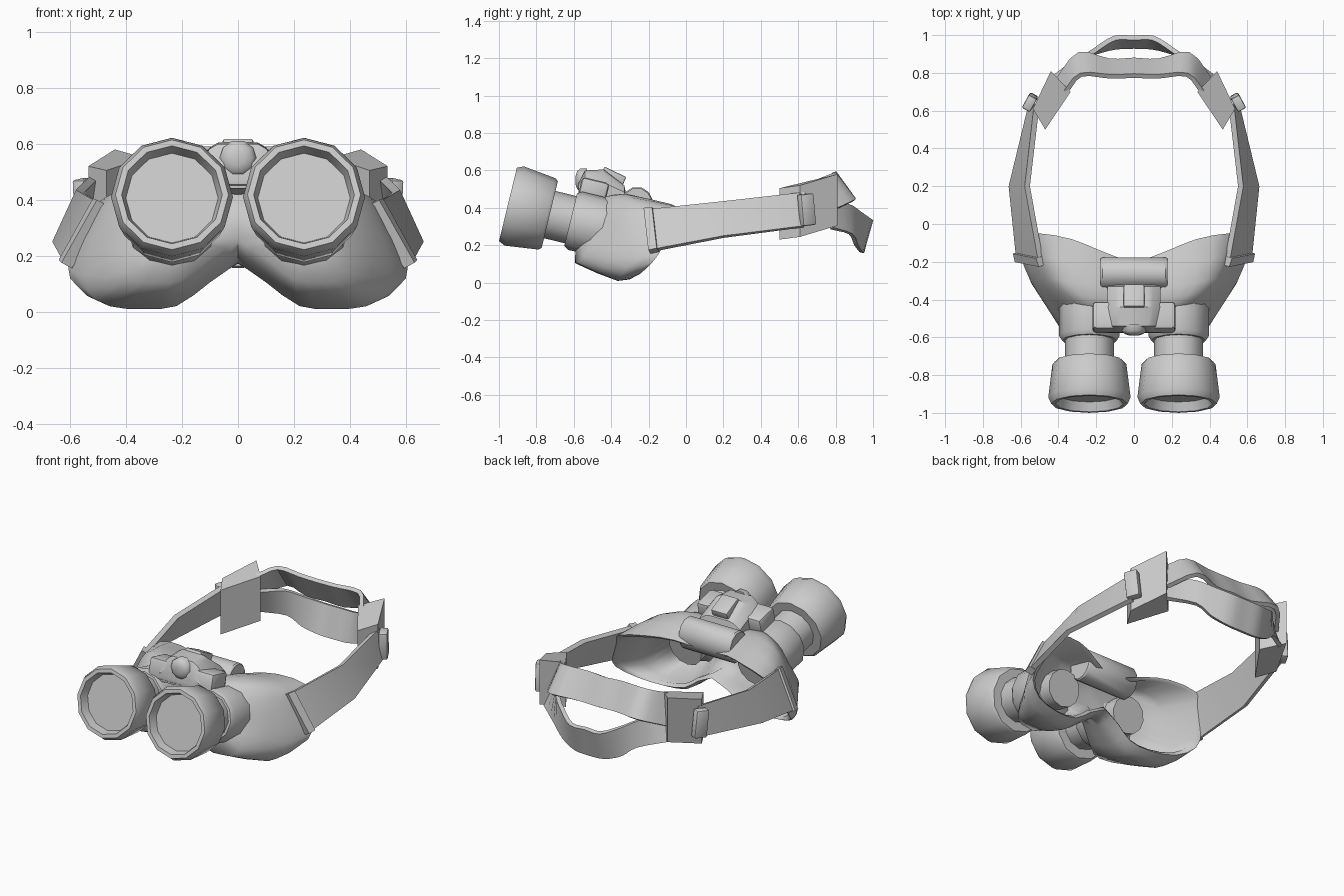
import bpy, bmesh, math
from mathutils import Vector, Matrix

if "Cube" in bpy.data.objects:
    bpy.data.objects.remove(bpy.data.objects["Cube"])

grey = bpy.data.materials.new("plain grey")
grey.diffuse_color = (0.6, 0.6, 0.6, 1)
grey.use_nodes = True
grey.node_tree.nodes["Principled BSDF"].inputs["Base Color"].default_value = grey.diffuse_color


def make(name, bm, mirror=False, thick=0, bevel=0, angle=35):
    """Turn a bmesh into a finished object with baked modifiers."""
    bmesh.ops.recalc_face_normals(bm, faces=bm.faces)
    me = bpy.data.meshes.new(name)
    bm.to_mesh(me)
    bm.free()
    ob = bpy.data.objects.new(name, me)
    bpy.context.collection.objects.link(ob)
    me.materials.append(grey)
    if bevel:
        m = ob.modifiers.new("bevel", 'BEVEL')
        m.width, m.segments = bevel, 2
    if mirror:
        m = ob.modifiers.new("mirror", 'MIRROR')
        m.merge_threshold = 0.002
    if thick:
        m = ob.modifiers.new("solid", 'SOLIDIFY')
        m.thickness, m.offset = thick, 0
    bpy.ops.object.select_all(action='DESELECT')
    ob.select_set(True)
    bpy.context.view_layer.objects.active = ob
    bpy.ops.object.convert(target='MESH')
    bpy.ops.object.shade_smooth_by_angle(angle=math.radians(angle))
    return ob


def loft(bm, rings, close=False):
    """Skin rows of points with quads."""
    rows = [[bm.verts.new(p) for p in r] for r in rings]
    n = len(rows[0])
    for a, b in zip(rows, rows[1:]):
        for i in range(n if close else n - 1):
            j = (i + 1) % n
            bm.faces.new((a[i], a[j], b[j], b[i]))
    return rows


def solid(name, rings, **kw):
    """Closed loft with capped ends."""
    bm = bmesh.new()
    rows = loft(bm, rings, True)
    bm.faces.new(rows[0])
    bm.faces.new(rows[-1])
    return make(name, bm, **kw)


def turned(name, origin, axis, profile, sides, **kw):
    """Solid of revolution about axis; profile is (distance, radius)."""
    d = Vector(axis).normalized()
    u = Vector((1, 0, 0)) if abs(d.x) < 0.9 else Vector((0, 1, 0))
    v = d.cross(u)
    turns = [2 * math.pi * i / sides for i in range(sides)]
    return solid(name, [[Vector(origin) + d * s + (u * math.cos(t) + v * math.sin(t)) * r
                         for t in turns] for s, r in profile], **kw)


def box(name, centre, size, tilt=0, turn=0, **kw):
    bm = bmesh.new()
    mat = (Matrix.Translation(centre) @ Matrix.Rotation(turn, 4, 'Z')
           @ Matrix.Rotation(tilt, 4, 'X') @ Matrix.Diagonal((*size, 1)))
    bmesh.ops.create_cube(bm, size=1, matrix=mat)
    return make(name, bm, **kw)


def smooth_row(pts, steps):
    """Curve through the points."""
    p = [Vector(q) for q in pts]
    p = [p[0] * 2 - p[1]] + p + [p[-1] * 2 - p[-2]]
    out = []
    for a, b, c, d in zip(p, p[1:], p[2:], p[3:]):
        for k in range(steps):
            t = k / steps
            out.append(0.5 * (2 * b + (c - a) * t + (2 * a - 5 * b + 4 * c - d) * t * t
                              + (3 * b - a - 3 * c + d) * t ** 3))
    return out + [p[-2]]


def band(name, top, bottom, thick, steps):
    """Mirrored strap between a top and a bottom edge."""
    bm = bmesh.new()
    loft(bm, [smooth_row(top, steps), smooth_row(bottom, steps)])
    return make(name, bm, True, thick)


def shrink(ring, centre, f, dy):
    """Inset copy of a mask ring; points on the centre line stay there."""
    return [Vector((c.x + (p.x - c.x) * f if p.x > .001 else 0, p.y + dy,
                    c.z + (p.z - c.z) * f + (0 if p.x > .001 else .02)))
            for p in map(Vector, ring) for c in [Vector(centre)]]


# Face mask: half shell from the rear rim to the front, closed round the barrel
rear = [(0, -.21, .36), (.18, -.14, .41), (.33, -.08, .42), (.50, -.05, .39),
        (.55, -.08, .31), (.595, -.12, .20), (.60, -.17, .12), (.50, -.23, .06),
        (.34, -.26, .04), (.20, -.27, .06), (.10, -.26, .13), (0, -.25, .18)]
mid = [(0, -.36, .43), (.18, -.33, .47), (.33, -.31, .47), (.43, -.29, .43),
       (.49, -.29, .33), (.54, -.29, .20), (.54, -.32, .08), (.46, -.36, .02),
       (.34, -.36, .01), (.22, -.37, .02), (.10, -.37, .105), (0, -.36, .175)]
front = [(0, -.46, .42), (.15, -.44, .45), (.23, -.43, .46), (.30, -.42, .44),
         (.355, -.44, .38), (.385, -.47, .28), (.405, -.52, .18), (.37, -.57, .115),
         (.29, -.59, .105), (.20, -.59, .115), (.10, -.54, .19), (0, -.48, .26)]
bm = bmesh.new()
# middle rows are curved between the three sections
columns = [smooth_row(c, 2) for c in zip(rear, mid, front)]
outside = [smooth_row(r, 2) for r in zip(*columns)]
MID = (.29, 0, .24)
inside = [shrink(outside[k], MID, f, dy)
          for k, f, dy in ((4, .8, .07), (2, .87, .0), (0, .91, -.015))]
rows = loft(bm, inside + outside)
for loop, y in ((rows[0], -.43), (rows[-1], -.585)):
    hub = bm.verts.new((.236, y, .28))
    for a, b in zip(loop, loop[1:] + loop[:1]):
        bm.faces.new((a, b, hub))
make("face_mask", bm, True, angle=70)

# Barrels: recessed lens, flared hood, neck, body and eyepiece
BACK = (0, .972, -.236)
turned("barrels", (.236, -.952, .418), BACK,
       [(.05, .165), (.0, .18), (.0, .202), (.035, .218), (.215, .196), (.23, .183),
        (.23, .13), (.345, .13), (.345, .145), (.37, .16), (.53, .16),
        (.55, .11), (.64, .11)], 12, mirror=True)

# Bridge joining the barrels, and its domed housing
box("bridge_bar", (0, -.495, .49), (.44, .15, .12), -.24, bevel=.02)
section = [(-.57, .44), (-.575, .53), (-.54, .60), (-.44, .605), (-.33, .52), (-.31, .42)]
solid("bridge_housing", [[(x, y, .43 + (z - .43) * h) for y, z in section]
                         for x, h in ((-.14, .6), (-.1, .9), (-.07, 1),
                                      (.07, 1), (.1, .9), (.14, .6))])
box("release_button", (0, -.39, .565), (.11, .13, .06), -.45, bevel=.008)
turned("front_knob", (0, -.53, .548), (0, -1, 0),
       [(0, .066), (.035, .066), (.052, .05), (.06, .025)], 10, angle=60)

# Battery tube behind the bridge, a little taller than deep
turns = [math.pi * (i + .5) / 6 for i in range(12)]
solid("battery_tube", [[(x, -.262 + r * .088 * math.cos(t), .415 + r * .098 * math.sin(t))
                        for t in turns]
                       for x, r in ((-.177, .93), (-.168, 1), (.168, 1), (.177, .93))])

# Side straps, leaning outward at the lower edge
band("side_strap",
     [(.49, -.215, .385), (.565, .20, .43), (.515, .63, .48)],
     [(.61, -.19, .17), (.65, .20, .245), (.545, .63, .30)], .03, 1)
band("strap_end_tab",
     [(.485, -.22, .39), (.50, -.175, .395)],
     [(.612, -.195, .165), (.622, -.15, .175)], .045, 1)

# Buckles: upright blocks with a sloping top, and a small slider
plan = [(.47, .50, .505), (.335, .70, .55), (.44, .81, .58), (.535, .61, .52)]
solid("strap_buckle", [plan, [(x, y, z - .275) for x, y, z in plan]], mirror=True)
box("buckle_slider", (.55, .645, .39), (.05, .08, .17), .1, .5, bevel=.01, mirror=True)

# Rear straps: upper band and drooping lower band
band("upper_rear_strap",
     [(.36, .70, .55), (.28, .79, .585), (.12, .78, .585), (0, .785, .58)],
     [(.40, .77, .38), (.29, .90, .44), (.13, .865, .43), (0, .87, .43)], .025, 3)
band("lower_rear_strap",
     [(.37, .73, .44), (.28, .86, .42), (.20, .925, .38), (.10, .985, .34), (0, .985, .34)],
     [(.42, .78, .29), (.28, .88, .26), (.20, .91, .20), (.10, .935, .165), (0, .94, .16)], .025, 3)
